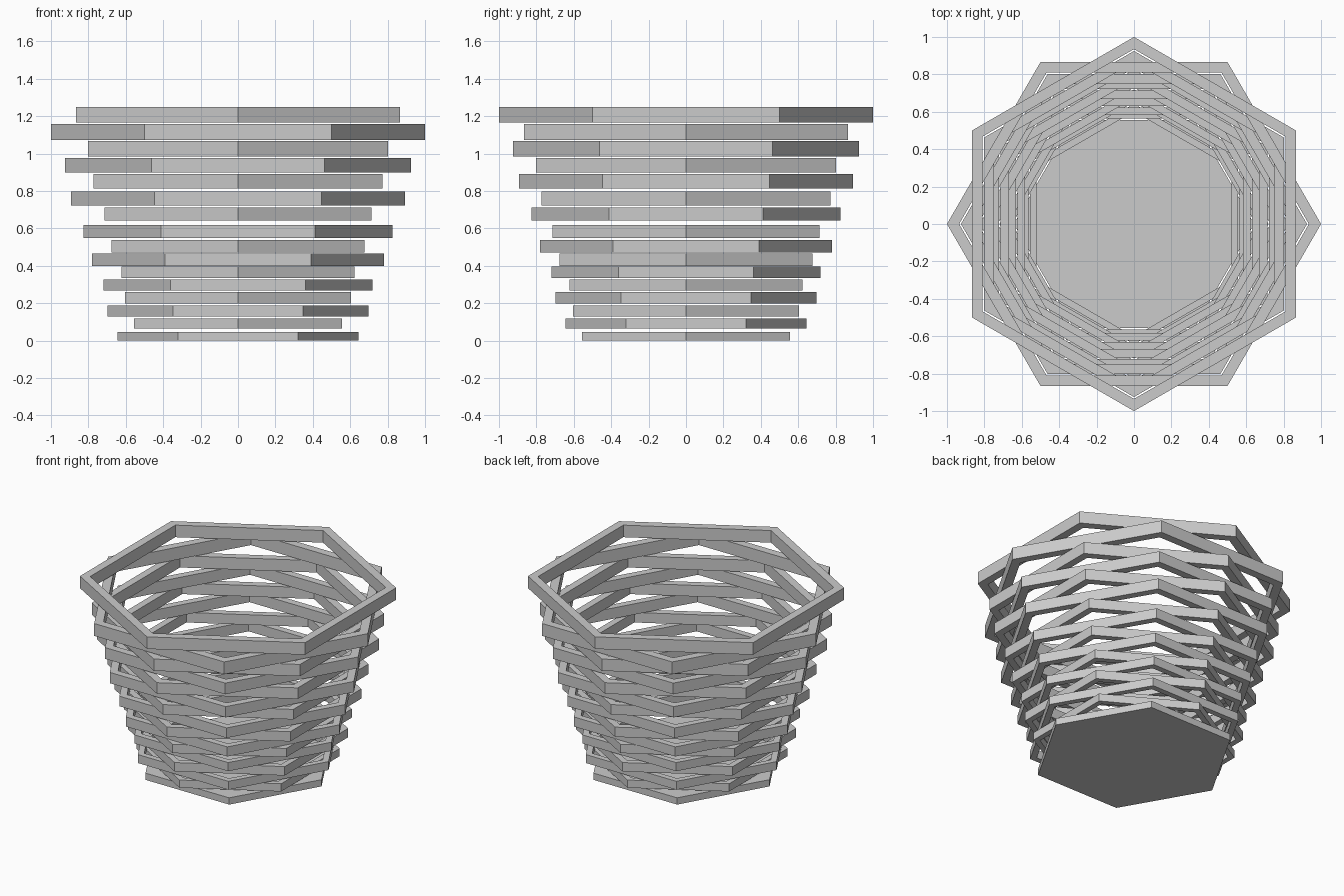
import bpy, bmesh
from math import cos, sin, pi

if "Cube" in bpy.data.objects:
    bpy.data.objects.remove(bpy.data.objects["Cube"])

INNER = 0.935  # inner radius / outer radius of each ring


def hexagon(bm, r, z, turn):
    return [bm.verts.new((r * cos(turn + i * pi / 3), r * sin(turn + i * pi / 3), z))
            for i in range(6)]


def hex_layer(name, r, z0, z1, turned, solid=False):
    bm = bmesh.new()
    turn = pi / 6 if turned else 0
    lo, hi = hexagon(bm, r, z0, turn), hexagon(bm, r, z1, turn)
    loops = [lo, hi]
    if solid:
        bm.faces.new(hi)
        bm.faces.new(lo[::-1])
        loops = [lo, hi]
    else:
        loops = [lo, hi, hexagon(bm, r * INNER, z1, turn),
                 hexagon(bm, r * INNER, z0, turn), lo]
    for a, b in zip(loops, loops[1:]):
        for i in range(6):
            j = (i + 1) % 6
            bm.faces.new((a[i], a[j], b[j], b[i]))
    bmesh.ops.recalc_face_normals(bm, faces=bm.faces[:])
    me = bpy.data.meshes.new(name)
    bm.to_mesh(me)
    bm.free()
    bpy.context.collection.objects.link(bpy.data.objects.new(name, me))


# outer radius of each pair of layers, bottom to top
radii = [0.643, 0.697, 0.72, 0.78, 0.825, 0.892, 0.925, 1.0]
# bottom and top height of each layer
heights = [(0, .047), (.064, .118), (.128, .187), (.198, .26),
           (.268, .328), (.335, .396), (.398, .465), (.47, .538),
           (.548, .618), (.642, .712), (.722, .797), (.813, .89),
           (.898, .976), (.985, 1.067), (1.072, 1.158), (1.166, 1.25)]

# solid base, then alternating turned rings
for k, (z0, z1) in enumerate(heights):
    name = "basket_base" if k == 0 else f"basket_ring_{k:02d}"
    hex_layer(name, radii[k // 2], z0, z1, k % 2 == 1, solid=(k == 0))
